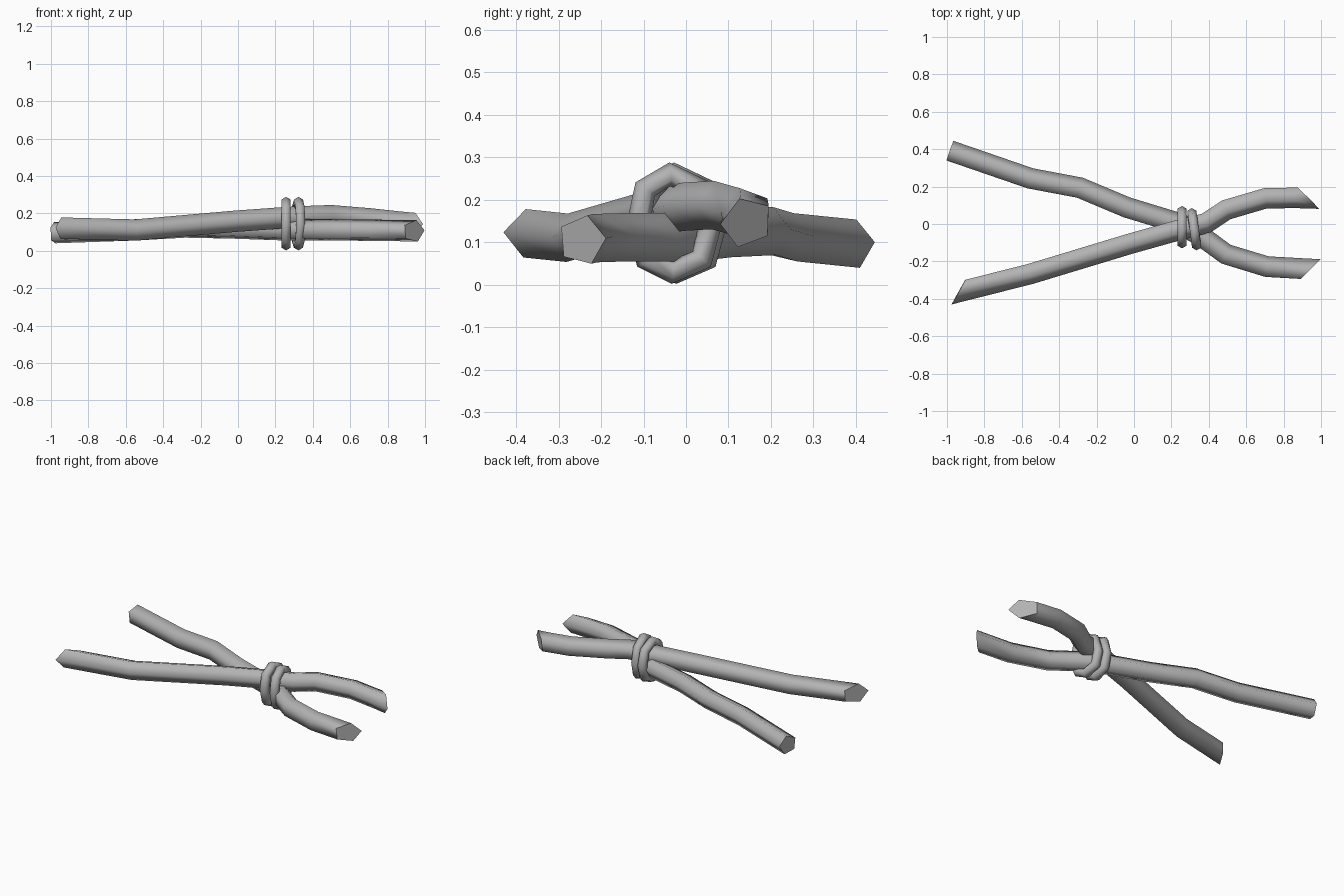
import bpy
import bmesh
from math import cos, sin, radians, tau
from mathutils import Vector

if "Cube" in bpy.data.objects:
    bpy.data.objects.remove(bpy.data.objects["Cube"])

# One plain grey for everything
grey = bpy.data.materials.new("grey")
grey.use_nodes = True
color = (0.45, 0.45, 0.45, 1)
grey.diffuse_color = color
grey.node_tree.nodes["Principled BSDF"].inputs["Base Color"].default_value = color


def tube(name, path, radius, sides, guide, phase=0, closed=False, cuts=(0, 0)):
    """Sweep a polygon along a path; cuts slant the two flat ends sideways."""
    pts = [Vector(p) for p in path]
    count = len(pts)
    bm = bmesh.new()
    rings = []
    for i, p in enumerate(pts):
        before = pts[i - 1] if closed or i else p
        after = pts[(i + 1) % count] if closed or i < count - 1 else p
        d1, d2 = (p - before).normalized(), (after - p).normalized()
        along = (d1 + d2).normalized()
        side = Vector(guide).cross(along).normalized()
        up = along.cross(side)
        cut = 0
        if not closed and i in (0, count - 1):
            cut = cuts[0] if i == 0 else cuts[1]
        ring = []
        for k in range(sides):
            a = radians(phase) + tau * k / sides
            s, u = radius * cos(a), radius * sin(a)
            ring.append(bm.verts.new(p + side * s + up * u + along * s * cut))
        rings.append(ring)
    pairs = list(zip(rings, rings[1:]))
    if closed:
        pairs.append((rings[-1], rings[0]))
    for a, b in pairs:
        for k in range(sides):
            j = (k + 1) % sides
            bm.faces.new((a[k], a[j], b[j], b[k])).smooth = True
    if not closed:
        bm.faces.new(rings[0])
        bm.faces.new(rings[-1])
    bmesh.ops.recalc_face_normals(bm, faces=bm.faces)
    mesh = bpy.data.meshes.new(name)
    bm.to_mesh(mesh)
    bm.free()
    mesh.materials.append(grey)
    obj = bpy.data.objects.new(name, mesh)
    bpy.context.collection.objects.link(obj)
    return obj


# Two crossed sticks with five sides
lower = [(-0.985, 0.388, 0.095), (-0.555, 0.24, 0.11), (-0.29, 0.19, 0.125),
         (-0.04, 0.085, 0.12), (0.24, 0.0, 0.11), (0.36, -0.07, 0.11),
         (0.49, -0.165, 0.11), (0.71, -0.232, 0.108), (0.94, -0.245, 0.105)]
upper = [(-0.935, -0.358, 0.12), (-0.555, -0.262, 0.11), (-0.02, -0.1, 0.157),
         (0.23, -0.03, 0.175), (0.385, 0.01, 0.183), (0.49, 0.08, 0.187),
         (0.7, 0.142, 0.17), (0.86, 0.145, 0.153), (0.925, 0.143, 0.147)]
tube("lower_stick", lower, 0.06, 5, (0, 0, 1), phase=5, cuts=(0, 0.9))
tube("upper_stick", upper, 0.06, 5, (0, 0, 1), phase=178, cuts=(0.95, -1.1))

# Two bindings looped around the crossing
loop = [(-0.03, 0.26), (-0.088, 0.225), (-0.105, 0.14), (-0.085, 0.06),
        (-0.025, 0.03), (0.045, 0.06), (0.065, 0.14), (0.042, 0.225)]
for name, x, lean, shift in (("left_binding", 0.322, -0.15, -0.008),
                             ("right_binding", 0.257, 0.0, 0.003)):
    path = [(x + lean * (y + 0.02), y + shift, z) for y, z in loop]
    tube(name, path, 0.028, 6, (1, 0, 0), closed=True)
